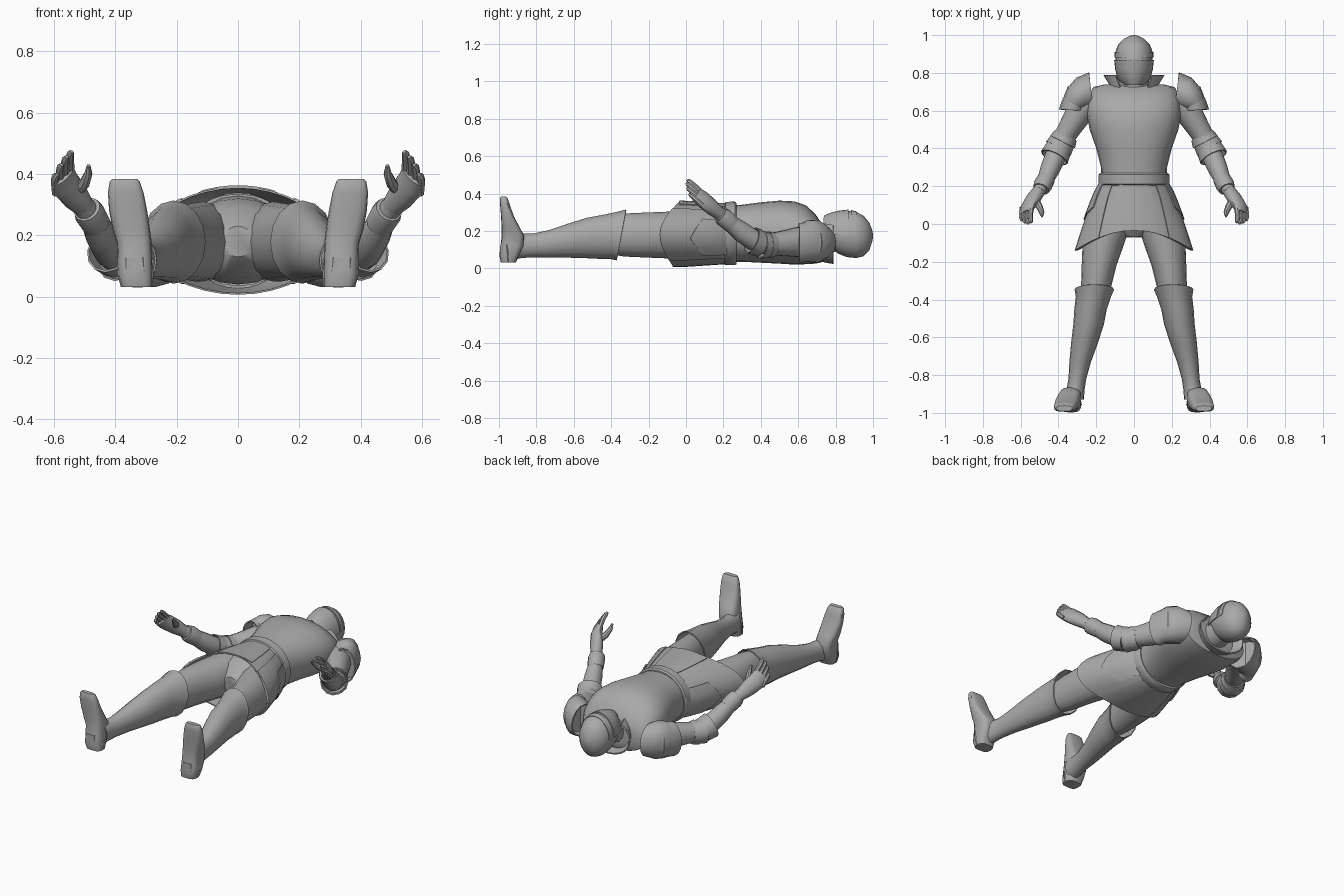
import bpy, math
from mathutils import Vector

steel = bpy.data.materials.new("steel_grey")
steel.diffuse_color = (0.4, 0.4, 0.4, 1)


def make(name, verts, faces, mirror=False, thick=0):
    me = bpy.data.meshes.new(name)
    me.from_pydata([tuple(v) for v in verts], [], faces)
    me.materials.append(steel)
    ob = bpy.data.objects.new(name, me)
    bpy.context.collection.objects.link(ob)
    if thick:
        m = ob.modifiers.new("thickness", 'SOLIDIFY')
        m.thickness, m.offset = thick, 0
    if mirror:
        ob.modifiers.new("mirror", 'MIRROR').use_mirror_merge = False
    return ob


def tube(name, rows, n=14, axis=None, ref=(0, 0, 1), power=2, mirror=False,
         cap=True, arc=None, thick=0):
    """Loft of rounded rings; row = x, y, z, half width, half depth along ref."""
    pts = [Vector(r[:3]) for r in rows]
    k = n + 1 if arc else n
    a0, a1 = [math.radians(a) for a in (arc or (0, 360))]
    verts, faces = [], []
    for i, r in enumerate(rows):
        if isinstance(axis, list):
            t = Vector(axis[min(i, len(axis) - 1)]).normalized()
        elif axis:
            t = Vector(axis).normalized()
        else:
            t = (pts[min(i + 1, len(pts) - 1)] - pts[max(i - 1, 0)]).normalized()
        u = Vector(ref)
        u = (u - t * u.dot(t)).normalized()
        v = t.cross(u)
        for j in range(k):
            a = a0 + (a1 - a0) * j / n
            c, s = math.cos(a), math.sin(a)
            c = math.copysign(abs(c) ** (2 / power), c)
            s = math.copysign(abs(s) ** (2 / power), s)
            verts.append(pts[i] + v * (r[3] * c) + u * (r[4] * s))
    for i in range(len(rows) - 1):
        for j in range(n):
            a, b = i * k + j, i * k + (j + 1) % k
            faces.append((a, a + k, b + k, b))
    if cap and not arc:
        faces.append(tuple(range(k)))
        faces.append(tuple(reversed(range(len(verts) - k, len(verts)))))
    return make(name, verts, faces, mirror, thick)


def body(rows):
    """Rows of y, half width, low z, high z, centred on x = 0."""
    return [(0, y, (lo + hi) / 2, w, (hi - lo) / 2) for y, w, lo, hi in rows]


Y = (0, -1, 0)

# Torso, belt and pelvis
tube("breastplate", body([(.20, .170, .035, .335), (.30, .175, .035, .34),
     (.40, .20, .03, .353), (.50, .235, .025, .362), (.58, .25, .02, .358),
     (.64, .247, .022, .337), (.69, .235, .025, .292), (.725, .215, .032, .24),
     (.738, .16, .05, .20), (.74, .08, .08, .18)]), 24, Y, power=2.2)
tube("belt", body([(.205, .18, .022, .345), (.212, .187, .017, .355),
     (.262, .187, .017, .357), (.27, .18, .022, .348)]), 24, Y)
tube("pelvis", body([(.22, .165, .04, .33), (.10, .19, .04, .32),
     (0, .16, .06, .29), (-.07, .05, .13, .23)]), 20, Y)


# Flared skirt of overlapping plates, hem given by a rule on the angle
def skirt(name, a0, a1, n, off, hem, mirror=False):
    verts, faces, steps = [], [], 4
    for j in range(n + 1):
        a = math.radians(a0 + (a1 - a0) * j / n)
        c, s = math.cos(a), math.sin(a)
        end = hem(c, s)
        for i in range(steps + 1):
            y = .22 + (end - .22) * i / steps
            f = (.22 - y) / .36
            rx = .172 + .138 * f ** .8 + off
            rz = .160 + .016 * min(1, f * 1.5) + off * .4
            verts.append((rx * c, y, .183 + rz * s))
    for j in range(n):
        for i in range(steps):
            a = j * (steps + 1) + i
            faces.append((a, a + 1, a + steps + 2, a + steps + 1))
    make(name, verts, faces, mirror, .006)


def hem(c, s):
    return -.035 - .105 * abs(c) ** 2.3 - (.035 * s * s if s < 0 else 0)


skirt("skirt", 0, 360, 32, -.006, hem)
skirt("side_skirt_plate", -52, 50, 10, .001, hem, True)
skirt("front_skirt_plate", 64, 116, 8, .002, lambda c, s: -.035)
skirt("hip_plate", -42, 28, 4, .010, lambda c, s: .02 + .12 * abs(s + .1), True)

# Neck, collar and helmet
tube("neck", body([(.70, .085, .07, .24), (.82, .075, .09, .25)]), 14, Y)
tube("collar", [(0, .685, .155, .112, .10), (0, .73, .15, .122, .112),
     (0, .788, .14, .158, .113)], 18, Y, arc=(-232, 52), thick=.008)
tube("helmet", body([(.745, .05, .17, .27), (.77, .075, .12, .288),
     (.81, .092, .08, .302), (.86, .099, .06, .308), (.91, .099, .055, .302),
     (.95, .084, .065, .28), (.98, .055, .095, .245), (.995, .025, .14, .205),
     (1.0, .005, .165, .18)]), 20, Y)
tube("visor", [(0, .738, .18, .052, .098), (0, .77, .18, .084, .113),
     (0, .82, .18, .097, .126), (0, .868, .18, .102, .131)],
     14, Y, arc=(0, 180), thick=.006)
tube("brow_band", [(0, .882, .18, .101, .130), (0, .91, .18, .100, .123)],
     14, Y, arc=(0, 180), thick=.004)

# Shoulder plates: a dome with a flared plate below it
tube("shoulder_plate", [(.228, .705, .14, .095, .095), (.275, .69, .145, .086, .112),
     (.307, .66, .145, .07, .110), (.318, .635, .142, .060, .102)], 14,
     [(1, -.1, 0), (1, -.35, 0), (1, -.9, 0), (.5, -1, 0)],
     mirror=True, cap=False, thick=.008)
tube("lower_shoulder_plate", [(.305, .668, .142, .058, .100),
     (.318, .635, .14, .062, .104), (.327, .603, .135, .066, .104)], 14,
     [(.7, -1, 0), (.4, -1, 0), (.05, -1, 0)],
     mirror=True, cap=False, thick=.008)
tube("shoulder_cap", [(.26, .70, .14, .075, .085), (.31, .665, .142, .074, .104),
     (.33, .635, .14, .05, .09)], 14, [(1, -.3, 0), (1, -.7, 0), (.8, -1, 0)], mirror=True)

# Arms with a banded elbow guard
tube("upper_arm", [(.23, .67, .14, .08, .09), (.29, .59, .14, .072, .08),
     (.345, .50, .132, .06, .066), (.395, .42, .13, .052, .055),
     (.42, .37, .145, .048, .05)], mirror=True)
tube("forearm", [(.385, .43, .125, .045, .05), (.415, .36, .15, .056, .056),
     (.445, .29, .20, .052, .054), (.475, .22, .255, .04, .042),
     (.505, .17, .30, .032, .036)], mirror=True)
for name, rows in (
        ("upper_elbow_band", [(.36, .470, .125, .060, .062), (.378, .435, .125, .07, .07)]),
        ("middle_elbow_band", [(.376, .442, .123, .064, .064), (.40, .40, .127, .072, .072)]),
        ("lower_elbow_band", [(.396, .405, .128, .066, .066), (.422, .352, .15, .074, .072)])):
    tube(name, rows, 12, mirror=True, cap=False, thick=.007)
tube("cuff", [(.462, .245, .235, .047, .048), (.483, .205, .27, .05, .052),
     (.492, .185, .285, .044, .046)], 12, mirror=True)

# Hands: palm, four fingers and a thumb
tube("palm", [(.50, .18, .29, .034, .034), (.532, .135, .33, .048, .036),
     (.562, .09, .368, .052, .030), (.570, .055, .396, .048, .02)],
     12, ref=(.8, .3, .6), mirror=True)
for i in range(4):
    x, y, z = .545 + .016 * i, .065, .425 - .022 * i
    ln = (.058, .064, .06, .048)[i]
    tube("finger_%d" % (i + 1), [(x, y + .02, z - .022, .014, .015),
         (x + .004, y - ln * .45, z + ln * .4, .014, .014),
         (x + .001, y - ln * .85, z + ln * .72, .012, .012),
         (x - .003, y - ln, z + ln * .82, .006, .006)], 7, mirror=True)
tube("thumb", [(.525, .13, .345, .020, .022), (.50, .09, .37, .018, .018),
     (.488, .06, .40, .014, .014), (.487, .04, .428, .006, .006)], 8, mirror=True)

# Legs
tube("thigh", [(.115, .10, .18, .105, .13), (.14, -.02, .178, .115, .128),
     (.165, -.12, .178, .108, .124), (.185, -.22, .178, .092, .12),
     (.20, -.33, .178, .08, .115), (.21, -.42, .178, .07, .10)],
     16, Y, mirror=True)
tube("greave", [(.210, -.345, .178, .102, .135), (.215, -.385, .175, .090, .124),
     (.23, -.45, .168, .083, .115), (.24, -.53, .162, .078, .105),
     (.262, -.63, .148, .068, .088), (.285, -.73, .132, .054, .07),
     (.30, -.82, .122, .044, .06), (.31, -.88, .12, .045, .062),
     (.318, -.93, .118, .05, .07)], 16,
     [(0, -.265, .05), (0, -1, .12), (0, -1, .05), Y], mirror=True,
     cap=False, thick=.006)

# Feet, toes pointing up
tube("foot", [(.33, -.95, .032, .050, .040), (.335, -.945, .07, .056, .053),
     (.336, -.93, .12, .056, .062), (.338, -.925, .175, .057, .06),
     (.348, -.938, .22, .061, .048), (.358, -.955, .28, .062, .034),
     (.366, -.968, .34, .058, .026), (.369, -.974, .375, .049, .020),
     (.369, -.976, .383, .042, .014)], 16, (0, 0, 1), (0, 1, 0), 3.2, True)
tube("heel", [(.33, -.952, .032, .052, .042), (.335, -.955, .08, .06, .045),
     (.338, -.96, .128, .054, .038)], 6, (0, 0, 1), (0, 1, 0), mirror=True)

# Bake the modifiers, then smooth shade while keeping creases
bpy.ops.object.select_all(action='SELECT')
bpy.context.view_layer.objects.active = bpy.context.selected_objects[0]
bpy.ops.object.convert(target='MESH')
for ob in bpy.context.selected_objects:
    bpy.context.view_layer.objects.active = ob
    bpy.ops.object.mode_set(mode='EDIT')
    bpy.ops.mesh.select_all(action='SELECT')
    bpy.ops.mesh.normals_make_consistent(inside=False)
    bpy.ops.object.mode_set(mode='OBJECT')
bpy.ops.object.shade_smooth_by_angle(angle=math.radians(40))
